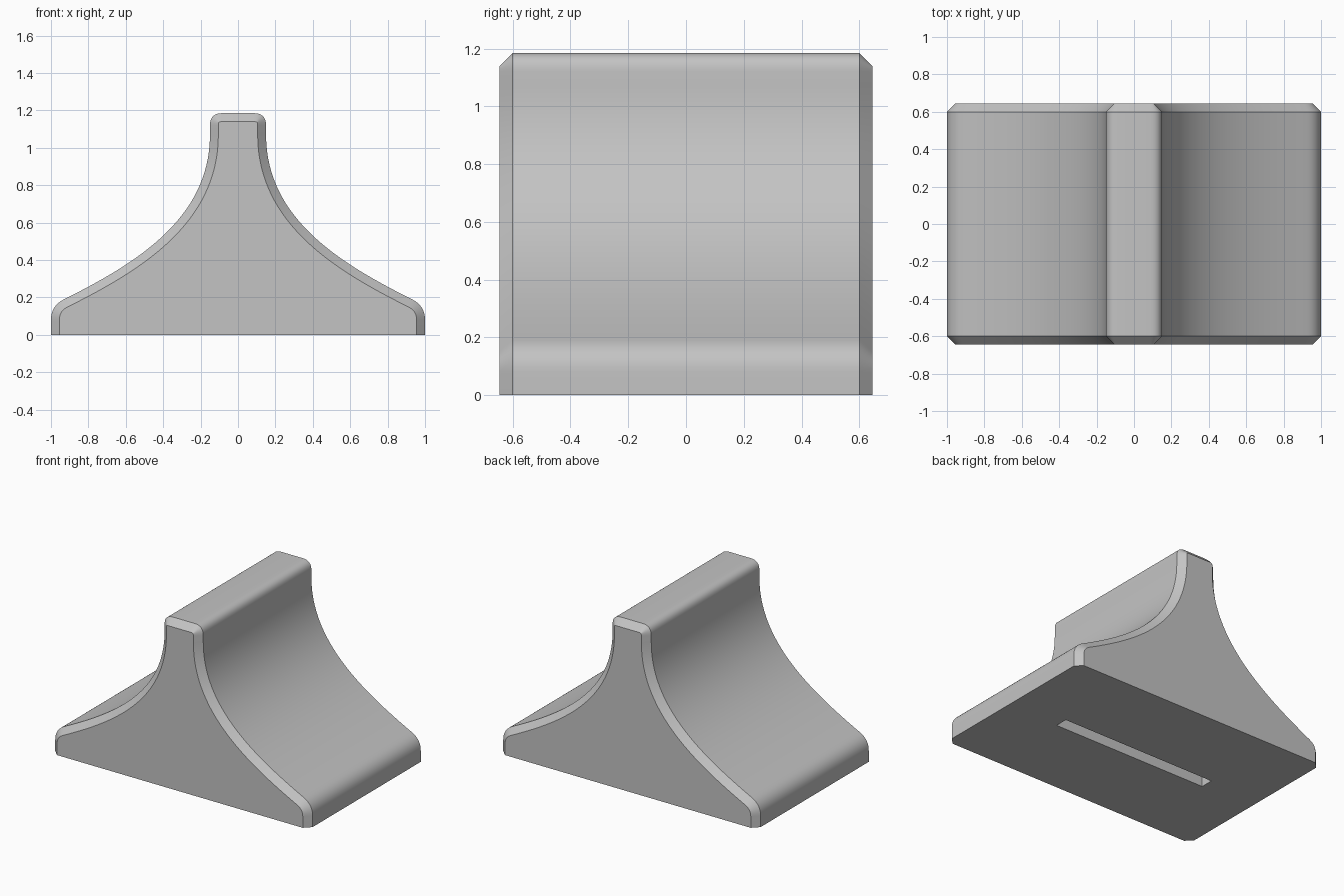
import bpy
import bmesh
from mathutils import Vector

cube = bpy.data.objects.get("Cube")
if cube:
    bpy.data.objects.remove(cube, do_unlink=True)

HALF_DEPTH, CHAMFER, HEIGHT = 0.645, 0.045, 1.185


def bezier(points, steps):
    """Sample a Bezier curve of any degree by repeated interpolation."""
    samples = []
    for i in range(steps + 1):
        level = [Vector(p) for p in points]
        while len(level) > 1:
            level = [a.lerp(b, i / steps) for a, b in zip(level, level[1:])]
        samples.append(level[0])
    return samples


# Right half of the profile: rounded foot, concave flank, rounded top corner
half = [Vector((1, 0))]
half += bezier([(1, 0.08), (1, 0.155), (0.93, 0.19)], 8)
half += bezier([(0.93, 0.19), (0.55, 0.38), (0.15, 0.62), (0.15, 1.07)], 32)[1:]
half += bezier([(0.15, 1.12), (0.15, 1.163), (0.128, HEIGHT), (0.085, HEIGHT)], 8)
outer = half + [Vector((-p.x, p.y)) for p in reversed(half)]


def inset(points, amount):
    """Move an open profile inward, keeping its two ends on the ground."""
    moved = []
    for i, p in enumerate(points):
        before = points[max(i - 1, 0)]
        after = points[min(i + 1, len(points) - 1)]
        along = (after - before).normalized()
        moved.append(p + Vector((-along.y, along.x)) * amount)
    return moved


# Sweep the profile through its chamfered ends
inner = inset(outer, CHAMFER)
sections = [(-HALF_DEPTH, inner), (CHAMFER - HALF_DEPTH, outer),
            (HALF_DEPTH - CHAMFER, outer), (HALF_DEPTH, inner)]
bm = bmesh.new()
rings = [[bm.verts.new((p.x, y, p.y)) for p in shape] for y, shape in sections]
for a, b in zip(rings, rings[1:]):
    for i in range(len(a) - 1):
        bm.faces.new((a[i], a[i + 1], b[i + 1], b[i]))
bm.faces.new(rings[0])
bm.faces.new(rings[-1])
bm.faces.new([r[0] for r in rings] + [r[-1] for r in reversed(rings)])
bmesh.ops.recalc_face_normals(bm, faces=bm.faces)
mesh = bpy.data.meshes.new("flared_block")
bm.to_mesh(mesh)
bm.free()
block = bpy.data.objects.new("flared_block", mesh)
bpy.context.collection.objects.link(block)

grey = bpy.data.materials.new("plain grey")
grey.use_nodes = True
colour = (0.55, 0.55, 0.55, 1)
grey.diffuse_color = colour
grey.node_tree.nodes["Principled BSDF"].inputs["Base Color"].default_value = colour
mesh.materials.append(grey)

# Narrow slot in the underside
bpy.ops.mesh.primitive_cube_add(size=1, location=(0, 0, 0))
cutter = bpy.context.object
cutter.name = "slot_cutter"
cutter.scale = (1.2, 0.09, 0.4)
cutter.hide_render = True
cutter.data.materials.append(grey)
cut = block.modifiers.new("slot", "BOOLEAN")
cut.operation = "DIFFERENCE"
cut.solver = "EXACT"
cut.object = cutter

bpy.ops.object.select_all(action="DESELECT")
block.select_set(True)
bpy.context.view_layer.objects.active = block
bpy.ops.object.modifier_apply(modifier=cut.name)
bpy.data.objects.remove(cutter, do_unlink=True)
bpy.ops.object.shade_smooth_by_angle(angle=0.52)
